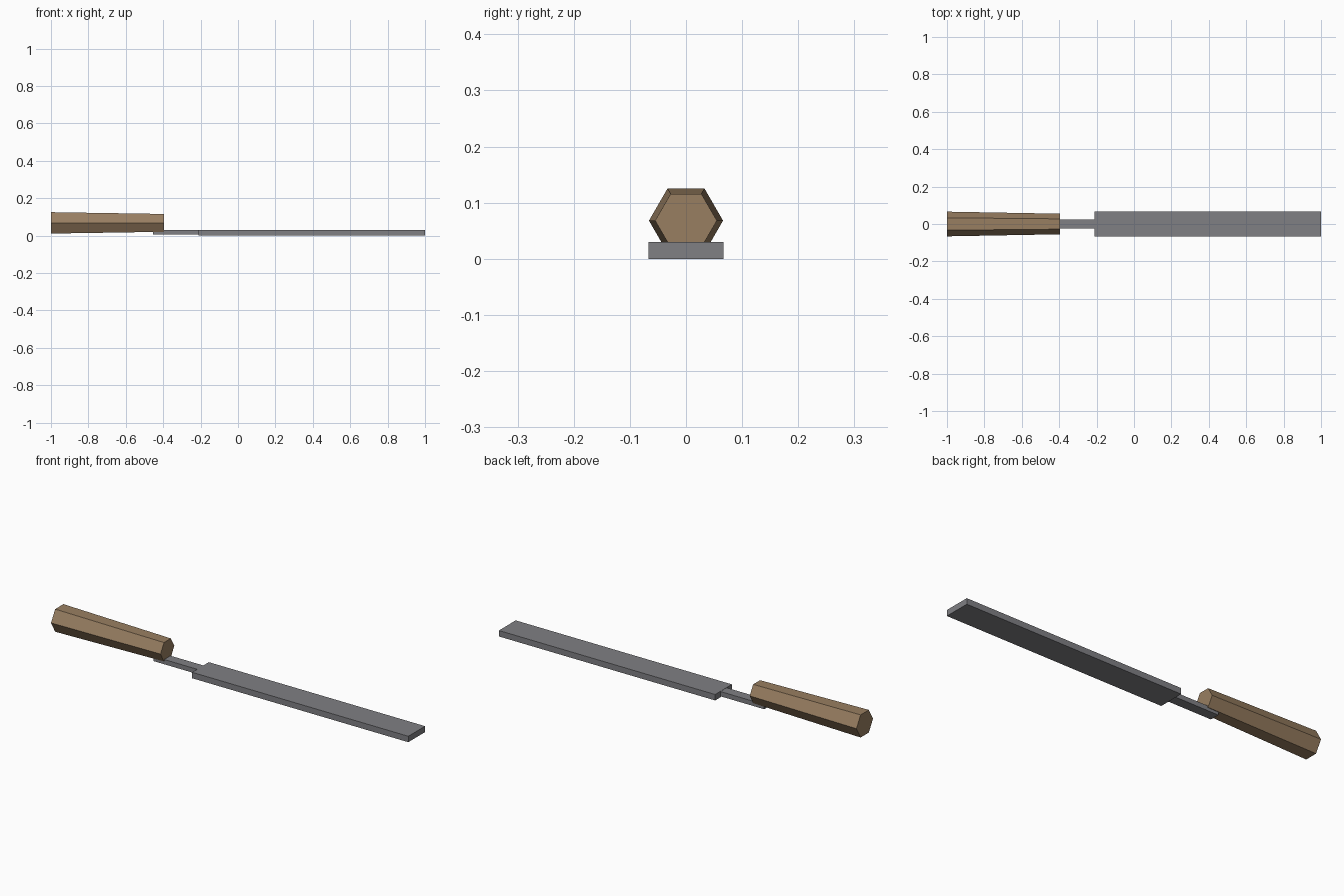
import bpy, bmesh, math
from mathutils import Matrix

cube = bpy.data.objects.get("Cube")
if cube:
    bpy.data.objects.remove(cube, do_unlink=True)


def material(name, color):
    mat = bpy.data.materials.new(name)
    mat.use_nodes = True
    mat.diffuse_color = color
    mat.node_tree.nodes["Principled BSDF"].inputs["Base Color"].default_value = color
    return mat


def finish(name, bm, mat):
    bmesh.ops.recalc_face_normals(bm, faces=bm.faces)
    mesh = bpy.data.meshes.new(name)
    bm.to_mesh(mesh)
    bm.free()
    mesh.materials.append(mat)
    obj = bpy.data.objects.new(name, mesh)
    bpy.context.collection.objects.link(obj)
    return obj


def box(name, x, y, z, mat):
    """Box spanning the (low, high) range on each axis."""
    bm = bmesh.new()
    bmesh.ops.create_cube(bm, size=1)
    for v in bm.verts:
        v.co = [lo + (c + 0.5) * (hi - lo) for c, (lo, hi) in zip(v.co, (x, y, z))]
    return finish(name, bm, mat)


steel = material("grey steel", (0.215, 0.215, 0.23, 1))
wood = material("brown wood", (0.315, 0.21, 0.12, 1))

# Flat blade and the narrow tang behind it
box("blade", (-0.21, 1), (-0.067, 0.067), (0, 0.03), steel)
box("tang", (-0.455, -0.21), (-0.025, 0.025), (0.005, 0.029), steel)

# Six-sided handle, tapering toward the blade, flat side up
bm = bmesh.new()
bmesh.ops.create_cone(bm, cap_ends=True, segments=6,
                      radius1=0.066, radius2=0.055, depth=0.605)
bm.transform(Matrix.Rotation(math.pi / 2, 4, 'Y'))
if max(v.co.y for v in bm.verts) < 0.06:  # put the corners at the sides
    bm.transform(Matrix.Rotation(math.pi / 6, 4, 'X'))
bm.transform(Matrix.Translation((-0.6975, 0, 0.068)))
finish("handle", bm, wood)
